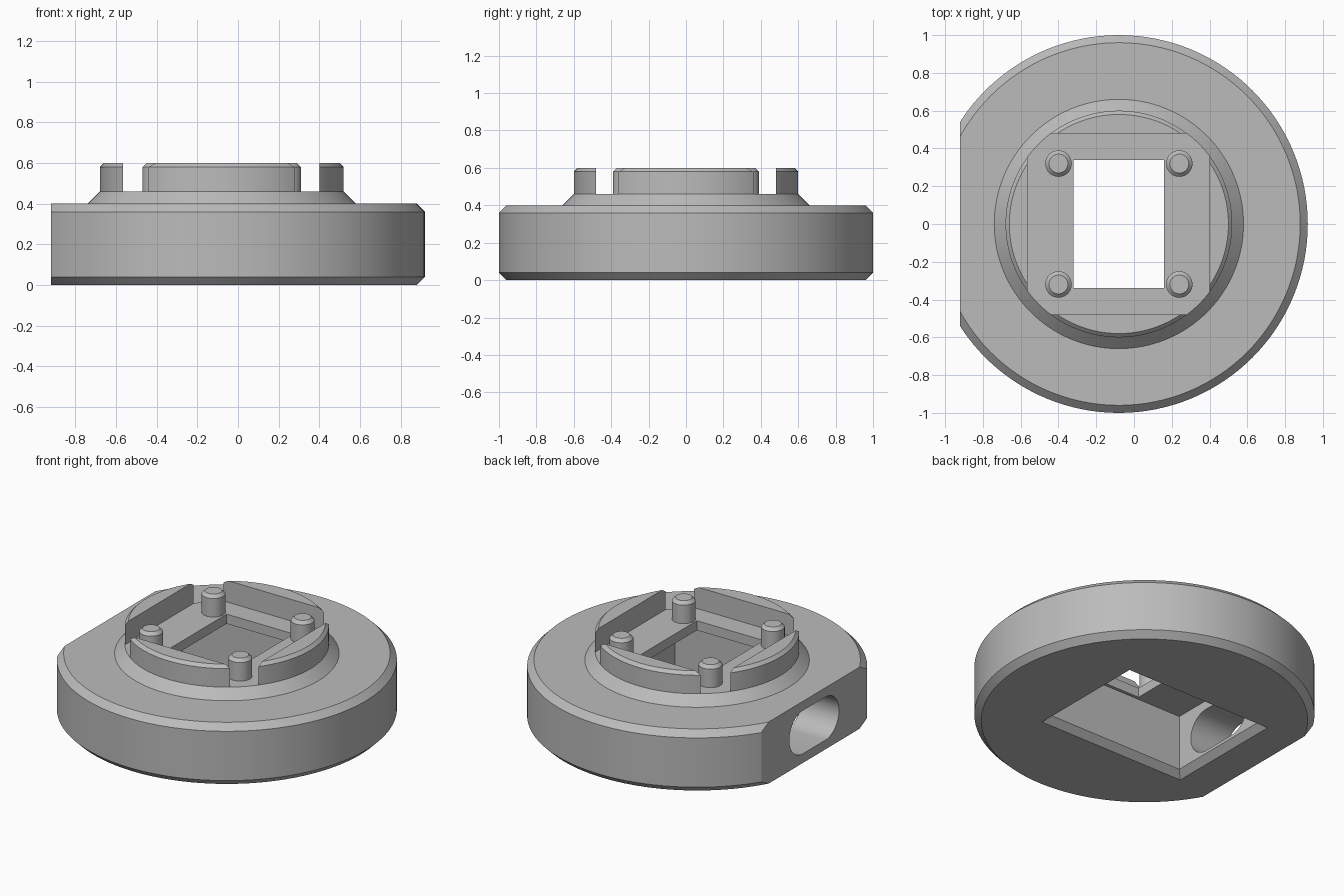
import bpy, bmesh, math

if "Cube" in bpy.data.objects:
    bpy.data.objects.remove(bpy.data.objects["Cube"])

CX = -0.08  # axis of the round parts

grey = bpy.data.materials.new("light grey")
grey.diffuse_color = (0.5, 0.5, 0.5, 1)
grey.use_nodes = True
grey.node_tree.nodes["Principled BSDF"].inputs["Base Color"].default_value = grey.diffuse_color


def make_object(name, bm, smooth=True):
    bmesh.ops.recalc_face_normals(bm, faces=bm.faces)
    mesh = bpy.data.meshes.new(name)
    bm.to_mesh(mesh)
    bm.free()
    mesh.materials.append(grey)
    obj = bpy.data.objects.new(name, mesh)
    bpy.context.collection.objects.link(obj)
    return obj


def turned(name, profile, x, y, segments):
    """Solid of revolution from (radius, z) pairs, capped at both ends."""
    bm = bmesh.new()
    rings = []
    for r, z in profile:
        rings.append([bm.verts.new((x + r * math.cos(2 * math.pi * i / segments),
                                    y + r * math.sin(2 * math.pi * i / segments), z))
                      for i in range(segments)])
    for a, b in zip(rings, rings[1:]):
        for i in range(segments):
            j = (i + 1) % segments
            bm.faces.new((a[i], a[j], b[j], b[i]))
    bm.faces.new(rings[0][::-1])
    bm.faces.new(rings[-1])
    return make_object(name, bm)


def stacked(name, layers):
    """Solid skinned through rectangles given as (x0, x1, half_y, z)."""
    bm = bmesh.new()
    loops = [[bm.verts.new(p) for p in ((x0, -h, z), (x1, -h, z), (x1, h, z), (x0, h, z))]
             for x0, x1, h, z in layers]
    for a, b in zip(loops, loops[1:]):
        for i in range(4):
            j = (i + 1) % 4
            bm.faces.new((a[i], a[j], b[j], b[i]))
    bm.faces.new(loops[0][::-1])
    bm.faces.new(loops[-1])
    return make_object(name, bm)


def stadium(name, x0, x1, zc, r, half_straight, n=20):
    """Rounded slot running along x."""
    bm = bmesh.new()
    pts = []
    for side in (1, -1):
        for i in range(n + 1):
            a = -math.pi / 2 + math.pi * i / n
            pts.append((side * (half_straight + r * math.cos(a)), zc + side * r * math.sin(a)))
    a, b = [[bm.verts.new((x, y, z)) for y, z in pts] for x in (x0, x1)]
    for i in range(len(pts)):
        j = (i + 1) % len(pts)
        bm.faces.new((a[i], a[j], b[j], b[i]))
    bm.faces.new(a[::-1])
    bm.faces.new(b)
    return make_object(name, bm)


def cut(target, cutters):
    """Subtract the cutters, bake the result and remove the cutters."""
    for c in cutters:
        mod = target.modifiers.new("cut", 'BOOLEAN')
        mod.operation = 'DIFFERENCE'
        mod.solver = 'EXACT'
        mod.object = c
    graph = bpy.context.evaluated_depsgraph_get()
    target.data = bpy.data.meshes.new_from_object(target.evaluated_get(graph))
    target.modifiers.clear()
    for c in cutters:
        bpy.data.objects.remove(c)


# Round base with chamfered rims and a conical step
base = turned("base", [(0.96, 0), (1, 0.04), (1, 0.36), (0.96, 0.40),
                       (0.66, 0.40), (0.60, 0.46)], CX, 0, 128)
cut(base, [
    stacked("flat_cutter", [(-1.3, -0.92, 1.2, -0.2), (-1.3, -0.92, 1.2, 0.8)]),
    # Pocket from below with a chamfered mouth
    stacked("pocket_cutter", [(-0.73, 0.41, 0.44, -0.04), (-0.65, 0.33, 0.36, 0.04),
                              (-0.65, 0.33, 0.36, 0.398)]),
    stacked("window_cutter", [(-0.32, 0.16, 0.34, 0.2), (-0.32, 0.16, 0.34, 0.7)]),
    stadium("slot_cutter", -1.2, -0.4, 0.2, 0.14, 0.115),
])

# Raised rim, split into four segments by a square opening
rim = turned("rim_segments", [(0.60, 0.46), (0.60, 0.58), (0.58, 0.60)], CX, 0, 128)
cut(rim, [stacked("rim_cutter", [(-0.565, 0.40, 0.48, 0.3), (-0.565, 0.40, 0.48, 0.8)])])

# Four locating pins
parts = [base, rim]
for sx in (-1, 1):
    for sy in (-1, 1):
        parts.append(turned("pin", [(0.07, 0.46), (0.07, 0.58), (0.05, 0.60)],
                            CX + sx * 0.32, sy * 0.32, 40))

# Smooth round walls, sharp edges
for obj in parts:
    bpy.ops.object.select_all(action='DESELECT')
    obj.select_set(True)
    bpy.context.view_layer.objects.active = obj
    bpy.ops.object.shade_smooth_by_angle(angle=math.radians(25))
